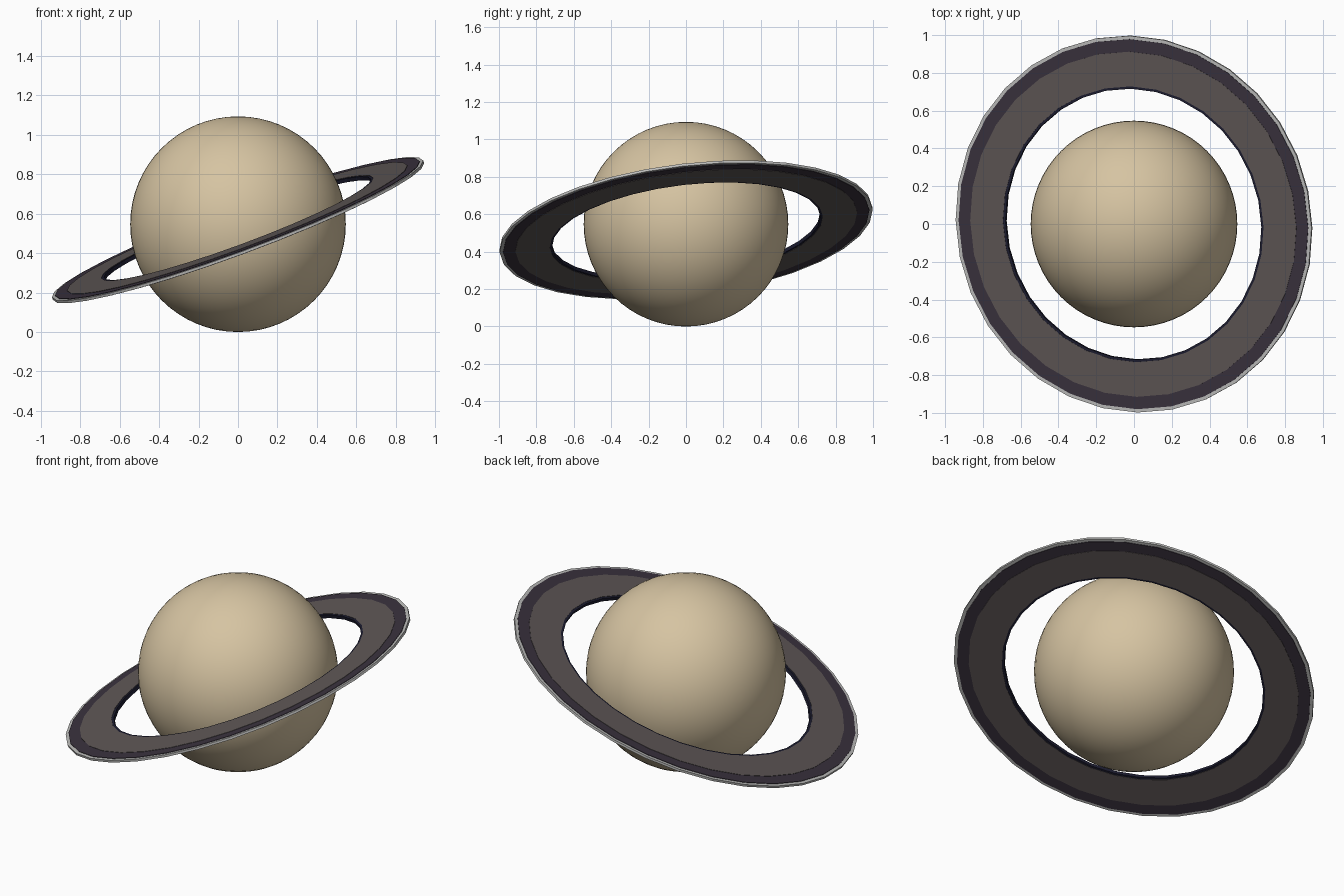
import bpy, bmesh, math
from mathutils import Vector

cube = bpy.data.objects.get("Cube")
if cube:
    bpy.data.objects.remove(cube, do_unlink=True)


def material(name, rgb):
    m = bpy.data.materials.new(name)
    m.use_nodes = True
    m.diffuse_color = (*rgb, 1)
    bsdf = next(n for n in m.node_tree.nodes if n.type == 'BSDF_PRINCIPLED')
    bsdf.inputs["Base Color"].default_value = (*rgb, 1)
    return m


sand = material("sand", (0.67, 0.55, 0.36))
navy = material("dark_navy", (0.012, 0.012, 0.03))
stone = material("warm_grey", (0.112, 0.095, 0.093))
plum = material("dark_plum", (0.042, 0.032, 0.048))
silver = material("light_grey", (0.52, 0.52, 0.51))

# Planet body
RADIUS = 0.547
bpy.ops.mesh.primitive_uv_sphere_add(segments=64, ring_count=32, radius=RADIUS,
                                     location=(0, 0, RADIUS))
planet = bpy.context.object
planet.name = planet.data.name = "planet"
planet.data.materials.append(sand)
bpy.ops.object.shade_smooth()

# Ring bands: inner radius, outer radius, half thickness (one material each)
BANDS = [(0.722, 0.735, 0.010), (0.735, 0.920, 0.012),
         (0.920, 0.986, 0.010), (0.986, 1.004, 0.007)]
SIDES = 32

# Stepped upper profile; a step wall takes the colour of the thicker band
upper, colours = [], []
for i, (r0, r1, h) in enumerate(BANDS):
    if i:
        colours.append(i if h > BANDS[i - 1][2] else i - 1)
    upper += [(r0, h), (r1, h)]
    colours.append(i)
profile = upper + [(r, -h) for r, h in reversed(upper)]
colours = colours + [len(BANDS) - 1] + colours[::-1] + [0]

# Lathe the closed profile around the ring axis
bm = bmesh.new()
loops = []
for s in range(SIDES):
    a = math.tau * s / SIDES
    loops.append([bm.verts.new((r * math.cos(a), r * math.sin(a), z)) for r, z in profile])
for s in range(SIDES):
    here, ahead = loops[s], loops[(s + 1) % SIDES]
    for k, colour in enumerate(colours):
        n = (k + 1) % len(profile)
        face = bm.faces.new((here[k], here[n], ahead[n], ahead[k]))
        face.material_index = colour
bmesh.ops.recalc_face_normals(bm, faces=bm.faces)
mesh = bpy.data.meshes.new("ring")
bm.to_mesh(mesh)
bm.free()
for m in (navy, stone, plum, silver):
    mesh.materials.append(m)
ring = bpy.data.objects.new("ring", mesh)
bpy.context.collection.objects.link(ring)

# Tilt the ring so it rises to the left and slightly to the back
axis = Vector((-0.345, -0.115, 0.931)).normalized()
ring.rotation_euler = Vector((0, 0, 1)).rotation_difference(axis).to_euler()
ring.location = (0, 0, 0.517)
